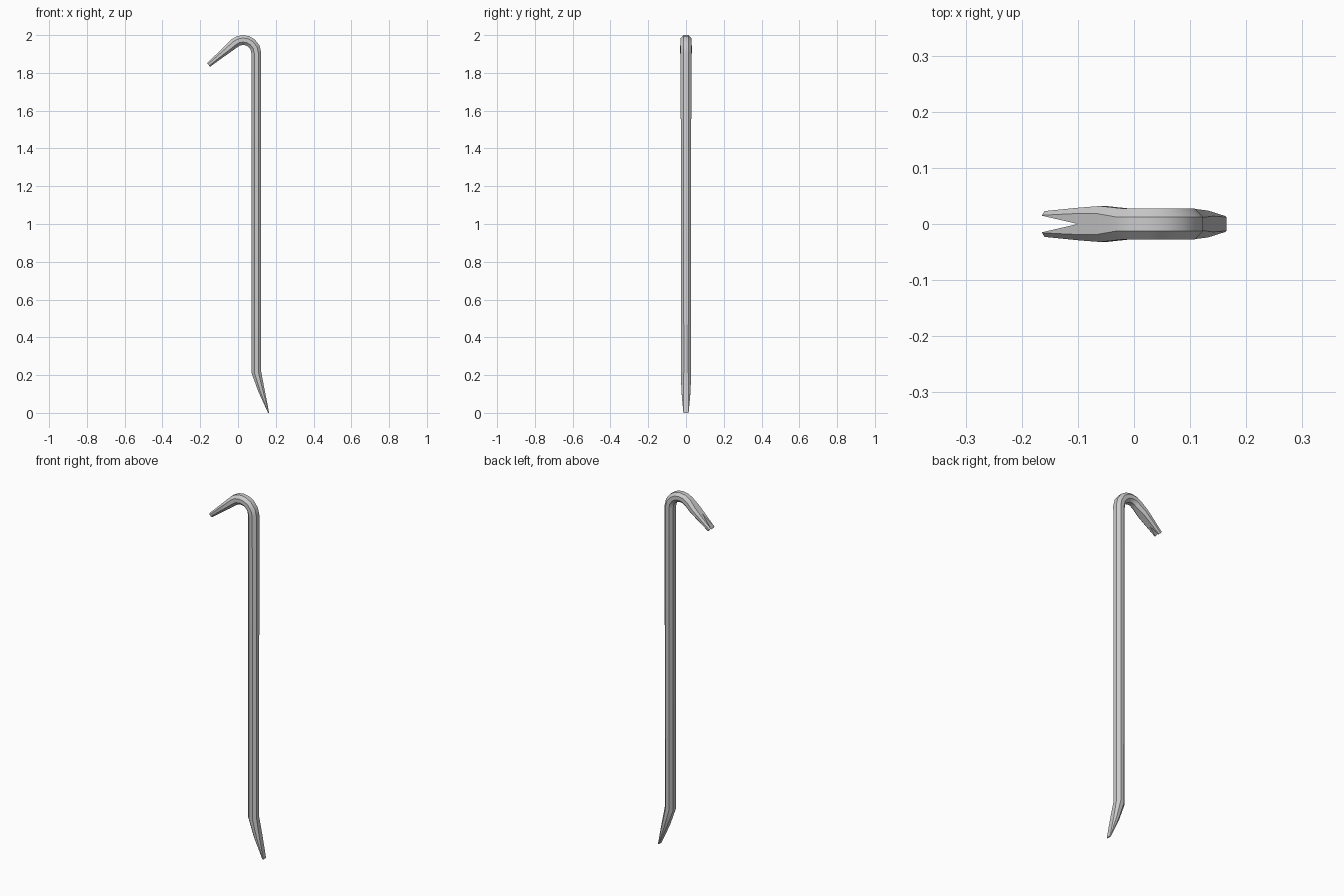
import bpy, bmesh, math
from mathutils import Vector

if "Cube" in bpy.data.objects:
    bpy.data.objects.remove(bpy.data.objects["Cube"])

R = 0.026


def octagon(t, w):
    # chamfered rectangle: half thickness t, half width w
    c = 0.586 * min(t, w)
    return [(t, w - c), (t - c, w), (c - t, w), (-t, w - c),
            (-t, c - w), (c - t, -w), (t - c, -w), (t, c - w)]


def make_object(name, bm):
    bmesh.ops.recalc_face_normals(bm, faces=bm.faces)
    me = bpy.data.meshes.new(name)
    bm.to_mesh(me)
    bm.free()
    ob = bpy.data.objects.new(name, me)
    bpy.context.collection.objects.link(ob)
    return ob


# stations along the bar: x, z, half thickness, half width
stations = [(0.162, 0.0, 0.003, 0.014),
            (0.125, 0.115, 0.017, 0.024),
            (0.097, 0.215, R, 0.027)]
for a in (0, 25, 50, 70, 90, 110, 130):            # hook bend
    a = math.radians(a)
    stations.append((0.027 + 0.07 * math.cos(a), 1.904 + 0.07 * math.sin(a), R, 0.028))
stations += [(-0.055, 1.926, 0.022, 0.032),        # claw
             (-0.095, 1.893, 0.018, 0.029),
             (-0.156, 1.842, 0.0125, 0.023)]

# sweep the octagonal section
bm = bmesh.new()
pts = [Vector((s[0], 0, s[1])) for s in stations]
rings = []
for i, (x, z, t, w) in enumerate(stations):
    d_in = (pts[i] - pts[max(i - 1, 0)]).normalized()
    d_out = (pts[min(i + 1, len(pts) - 1)] - pts[i]).normalized()
    tan = Vector((0, 0, 1)) if i == 0 else (d_in + d_out).normalized()
    n = Vector((tan.z, 0, -tan.x))
    rings.append([bm.verts.new(pts[i] + n * u + Vector((0, v, 0))) for u, v in octagon(t, w)])
for a, b in zip(rings, rings[1:]):
    for k in range(8):
        bm.faces.new((a[k], a[(k + 1) % 8], b[(k + 1) % 8], b[k]))
bm.faces.new(rings[0])
bm.faces.new(rings[-1])
bar = make_object("pry_bar", bm)

# V notch in the claw
bm = bmesh.new()
tri = [(-0.100, 0), (-0.178, 0.018), (-0.178, -0.018)]
low = [bm.verts.new((x, y, 1.7)) for x, y in tri]
high = [bm.verts.new((x, y, 2.1)) for x, y in tri]
bm.faces.new(low)
bm.faces.new(high)
for k in range(3):
    j = (k + 1) % 3
    bm.faces.new((low[k], low[j], high[j], high[k]))
cutter = make_object("notch_cutter", bm)
cutter.hide_render = True

mod = bar.modifiers.new("notch", "BOOLEAN")
mod.operation = "DIFFERENCE"
mod.solver = "EXACT"
mod.object = cutter
bpy.context.view_layer.objects.active = bar
bar.select_set(True)
bpy.ops.object.modifier_apply(modifier="notch")
bpy.data.objects.remove(cutter)
bpy.ops.object.shade_smooth_by_angle(angle=math.radians(30))
